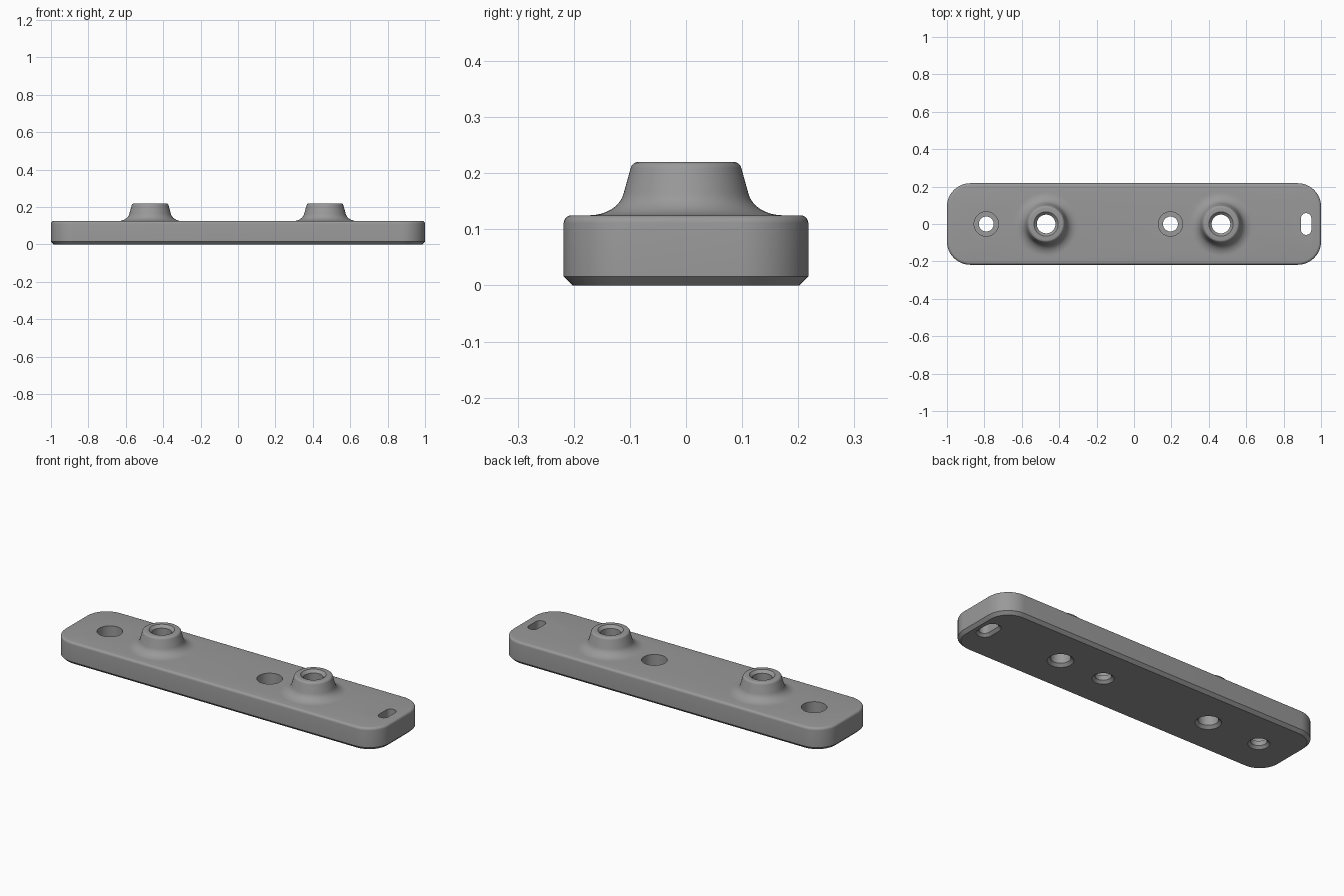
import bpy, bmesh, math

if "Cube" in bpy.data.objects:
    bpy.data.objects.remove(bpy.data.objects["Cube"])

grey = bpy.data.materials.new("plain grey")
grey.diffuse_color = (0.32, 0.32, 0.32, 1)
grey.use_nodes = True
grey.node_tree.nodes["Principled BSDF"].inputs["Base Color"].default_value = grey.diffuse_color


def outline(hx, hy, r, n=12):
    """Rounded rectangle as a counter-clockwise loop of points."""
    pts = []
    for k, (sx, sy) in enumerate([(1, 1), (-1, 1), (-1, -1), (1, -1)]):
        for i in range(n + 1):
            a = math.pi / 2 * (k + i / n)
            pts.append((sx * (hx - r) + r * math.cos(a),
                        sy * (hy - r) + r * math.sin(a)))
    return pts


def loft(name, sections, center=(0, 0)):
    """Skin a stack of (outline, z) sections and cap both ends."""
    bm = bmesh.new()
    rings = [[bm.verts.new((x + center[0], y + center[1], z)) for x, y in pts]
             for pts, z in sections]
    n = len(rings[0])
    for a, b in zip(rings, rings[1:]):
        for i in range(n):
            j = (i + 1) % n
            bm.faces.new((a[i], a[j], b[j], b[i]))
    bm.faces.new(rings[0][::-1])
    bm.faces.new(rings[-1])
    bmesh.ops.remove_doubles(bm, verts=bm.verts, dist=1e-5)
    bmesh.ops.recalc_face_normals(bm, faces=bm.faces)
    mesh = bpy.data.meshes.new(name)
    bm.to_mesh(mesh)
    bm.free()
    mesh.materials.append(grey)
    obj = bpy.data.objects.new(name, mesh)
    bpy.context.collection.objects.link(obj)
    return obj


def lathe(name, profile, x, n=64):
    """Round part from (radius, z) points."""
    def ring(r):
        return [(r * math.cos(2 * math.pi * i / n), r * math.sin(2 * math.pi * i / n))
                for i in range(n)]
    return loft(name, [(ring(r), z) for r, z in profile], (x, 0))


def combine(target, tool, operation):
    """Boolean the tool into the target, then discard the tool."""
    bpy.context.view_layer.objects.active = target
    mod = target.modifiers.new("cut", 'BOOLEAN')
    mod.object, mod.operation, mod.solver = tool, operation, 'EXACT'
    bpy.ops.object.modifier_apply(modifier=mod.name)
    bpy.data.objects.remove(tool)


# Plate: bottom chamfer, straight wall, rounded top edge
HX, HY, R, TOP, F = 1.0, 0.218, 0.125, 0.125, 0.014
stack = [(0.016, 0), (0, 0.016)]
for i in range(6):
    a = math.pi / 2 * i / 5
    stack.append((F * (1 - math.cos(a)), TOP - F + F * math.sin(a)))
plate = loft("mounting_plate",
             [(outline(HX - d, HY - d, R - d), z) for d, z in stack])

# Raised bosses: flared foot, tapered neck, rounded rim
flare = [(0.172 - 0.062 * math.sin(a), 0.173 - 0.048 * math.cos(a))
         for a in [math.radians(t) for t in range(0, 81, 10)]]
rim = [(0.085 + 0.014 * math.cos(a), 0.206 + 0.014 * math.sin(a))
       for a in [math.radians(t) for t in range(10, 91, 16)]]
for x in (-0.47, 0.465):
    combine(plate, lathe("boss", [(0.172, 0.08)] + flare + rim, x), 'UNION')

# Boss bores, chamfered at both ends
for x in (-0.47, 0.465):
    bore = [(0.075, -0.01), (0.05, 0.015), (0.05, 0.205), (0.075, 0.23)]
    combine(plate, lathe("bore_cutter", bore, x), 'DIFFERENCE')

# Counterbored screw holes, chamfered underneath
for x in (-0.79, 0.195):
    hole = [(0.064, -0.01), (0.04, 0.014), (0.04, 0.04), (0.065, 0.04), (0.065, 0.2)]
    combine(plate, lathe("screw_hole_cutter", hole, x), 'DIFFERENCE')

# End slot, chamfered underneath
slot = [(0.024, -0.01), (0, 0.014), (0, 0.2)]
combine(plate, loft("slot_cutter", [(outline(0.028 + d, 0.058 + d, 0.0275 + d), z)
                                    for d, z in slot], (0.92, 0)), 'DIFFERENCE')

plate.select_set(True)
bpy.context.view_layer.objects.active = plate
bpy.ops.object.shade_smooth_by_angle(angle=math.radians(30))
